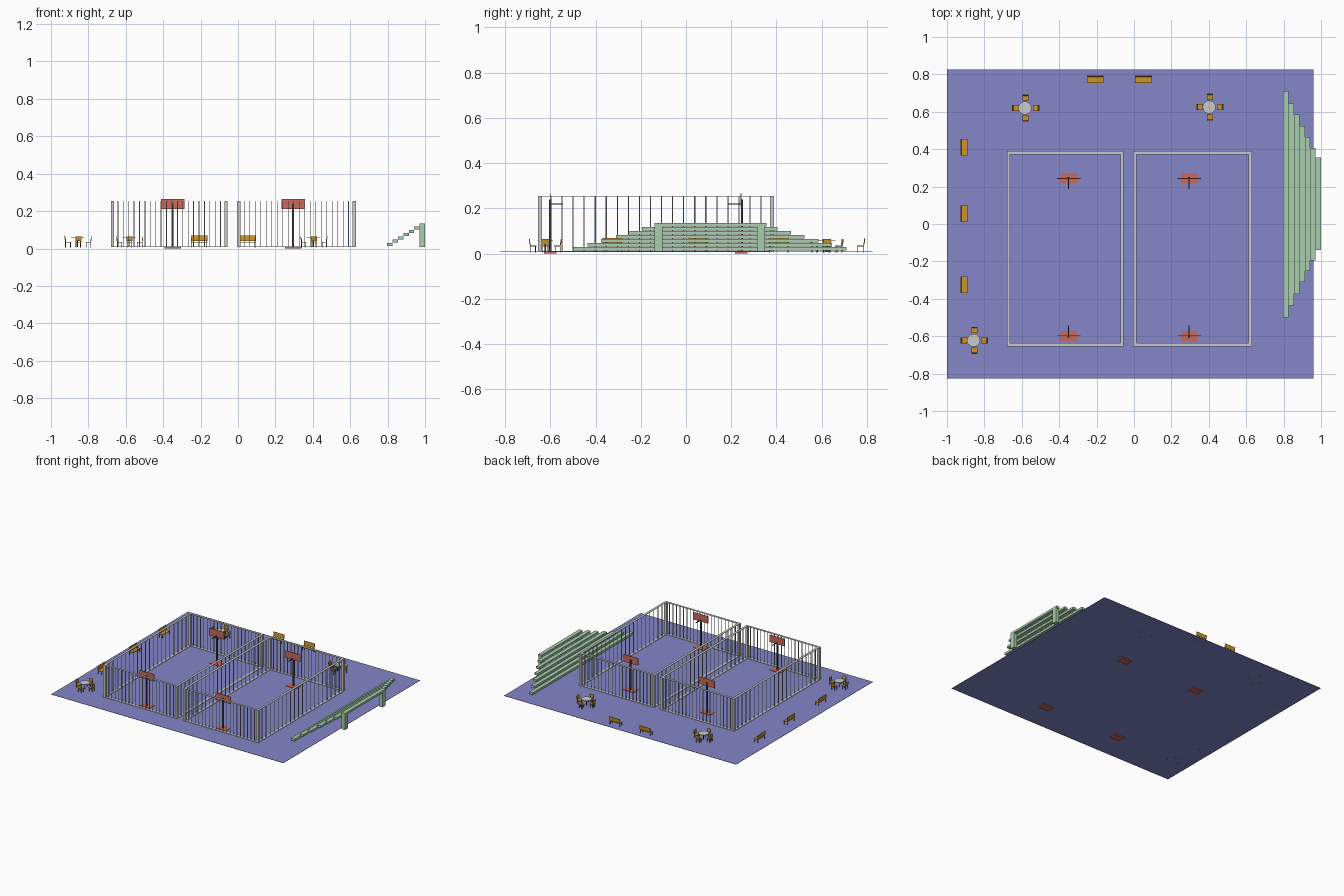
import bpy, bmesh, math
from mathutils import Matrix, Vector

if "Cube" in bpy.data.objects:
    bpy.data.objects.remove(bpy.data.objects["Cube"])


def material(name, rgb):
    m = bpy.data.materials.new(name)
    m.diffuse_color = (*rgb, 1)
    m.use_nodes = True
    m.node_tree.nodes["Principled BSDF"].inputs["Base Color"].default_value = m.diffuse_color
    return m


BLUE = material("court_blue", (0.23, 0.24, 0.58))
RED = material("board_red", (0.60, 0.14, 0.10))
GREEN = material("bleacher_green", (0.40, 0.62, 0.42))
ORANGE = material("bench_orange", (0.60, 0.30, 0.02))
DARK = material("metal_dark", (0.04, 0.04, 0.04))


class Part:
    """Collects boxes and cylinders into one mesh object."""

    def __init__(self):
        self.bm = bmesh.new()

    def box(self, x0, x1, y0, y1, z0, z1, frame=None, tilt=0):
        c = Vector(((x0 + x1) / 2, (y0 + y1) / 2, (z0 + z1) / 2))
        m = (Matrix.Translation(c) @ Matrix.Rotation(tilt, 4, 'X')
             @ Matrix.Diagonal((x1 - x0, y1 - y0, z1 - z0, 1)))
        bmesh.ops.create_cube(self.bm, size=1, matrix=(frame or Matrix()) @ m)

    def cylinder(self, x, y, z0, z1, r, sides):
        bmesh.ops.create_cone(self.bm, cap_ends=True, segments=sides,
                              radius1=r, radius2=r, depth=z1 - z0,
                              matrix=Matrix.Translation((x, y, (z0 + z1) / 2)))

    def finish(self, name, mat=None):
        me = bpy.data.meshes.new(name)
        self.bm.to_mesh(me)
        self.bm.free()
        ob = bpy.data.objects.new(name, me)
        bpy.context.collection.objects.link(ob)
        if mat:
            me.materials.append(mat)
        return ob


def place(x, y, angle=0):
    return Matrix.Translation((x, y, 0)) @ Matrix.Rotation(angle, 4, 'Z')


FLOOR = 0.009

# ground slab
p = Part()
p.box(-1, 0.96, -0.825, 0.825, 0.007, FLOOR)
p.finish("ground", BLUE)


# fenced courts: curb, corner posts, bars and flat top rail
def fence(x0, x1, y0, y1, label):
    w, top, n = 0.018, 0.255, 21
    rails = Part()
    for z0, z1 in ((FLOOR, 0.012), (top - 0.002, top)):
        for x in (x0, x1 - w):
            rails.box(x, x + w, y0, y1, z0, z1)
        for y in (y0, y1 - w):
            rails.box(x0 + w, x1 - w, y, y + w, z0, z1)
    rails.finish("fence_rails_" + label)
    posts = Part()
    for x in (x0, x1 - w):
        for y in (y0, y1 - w):
            posts.box(x, x + w, y, y + w, FLOOR, top)
    posts.finish("fence_corner_posts_" + label)
    bars = Part()
    h = w / 2
    for i in range(1, n):
        t = i / n
        x = x0 + h + (x1 - x0 - w) * t
        y = y0 + h + (y1 - y0 - w) * t
        for yy in (y0 + h, y1 - h):
            bars.cylinder(x, yy, FLOOR, top, 0.0025, 6)
        for xx in (x0 + h, x1 - h):
            bars.cylinder(xx, y, FLOOR, top, 0.0025, 6)
    bars.finish("fence_bars_" + label)


fence(-0.68, -0.055, -0.655, 0.39, "left")
fence(-0.005, 0.63, -0.655, 0.39, "right")

# basketball stands: base, pole, backboard and hoop arm
boards, bases, poles = Part(), Part(), Part()
for x in (-0.35, 0.295):
    for y, a in ((0.245, 0), (-0.6, math.pi)):
        f = place(x, y, a)
        bases.box(-0.044, 0.044, -0.028, 0.028, 0, 0.012, f)
        poles.box(-0.005, 0.005, -0.001, 0.006, 0.01, 0.24, f)
        boards.box(-0.063, 0.063, -0.004, 0.0, 0.21, 0.265, f)
        poles.box(-0.003, 0.003, -0.057, -0.003, 0.218, 0.222, f)
boards.finish("backboards", RED)
bases.finish("stand_bases", RED)
poles.finish("stand_poles", DARK)

# stepped bleachers, each row shorter than the one below
rows = [(-0.5, 0.71), (-0.435, 0.645), (-0.375, 0.585), (-0.31, 0.525),
        (-0.25, 0.465), (-0.195, 0.405), (-0.14, 0.355)]
p = Part()
for i, (y0, y1) in enumerate(rows):
    x, z = 0.797 + 0.029 * i, 0.03 + 0.0175 * i
    p.box(x, x + 0.029, y0, y1, z - 0.016, z)
p.finish("bleacher_rows", GREEN)
p = Part()
for y in (-0.14, 0.313):
    p.box(0.971, 1.0, y, y + 0.037, FLOOR, 0.12)
p.finish("bleacher_posts", GREEN)


# seat with legs and leaning back (facing local -y); used by benches and chairs
def seat(panels, legs, frame, half_w, half_d, back_z):
    panels.box(-half_w, half_w, -half_d, half_d - 0.003, 0.032, 0.036, frame)
    panels.box(-half_w, half_w, half_d - 0.004, half_d, 0.04, back_z, frame, -0.12)
    for sx in (-1, 1):
        x = sx * (half_w - 0.004)
        legs.box(x - 0.0015, x + 0.0015, -half_d + 0.003, -half_d + 0.006,
                 0.006, 0.033, frame)
        legs.box(x - 0.0015, x + 0.0015, half_d - 0.006, half_d - 0.003,
                 0.006, 0.05, frame)


# benches along the left and back edges
panels, legs = Part(), Part()
spots = [(-0.909, y, math.pi / 2) for y in (0.41, 0.055, -0.325)]
spots += [(x, 0.773, 0) for x in (-0.207, 0.05)]
for x, y, a in spots:
    seat(panels, legs, place(x, y, a), 0.045, 0.018, 0.07)
panels.finish("bench_seats", ORANGE)
legs.finish("bench_legs", DARK)

# round tables with four chairs each
panels, legs, tops = Part(), Part(), Part()
for x, y in ((-0.583, 0.62), (0.402, 0.625), (-0.858, -0.622)):
    tops.cylinder(x, y, 0.055, 0.059, 0.035, 24)
    legs.cylinder(x, y, FLOOR, 0.055, 0.003, 8)
    for k in range(4):
        a = k * math.pi / 2
        f = place(x + 0.004, y, a) @ Matrix.Translation((0, 0.055, 0))
        seat(panels, legs, f, 0.016, 0.016, 0.065)
tops.finish("table_tops")
panels.finish("chair_seats", ORANGE)
legs.finish("chair_and_table_legs", DARK)
